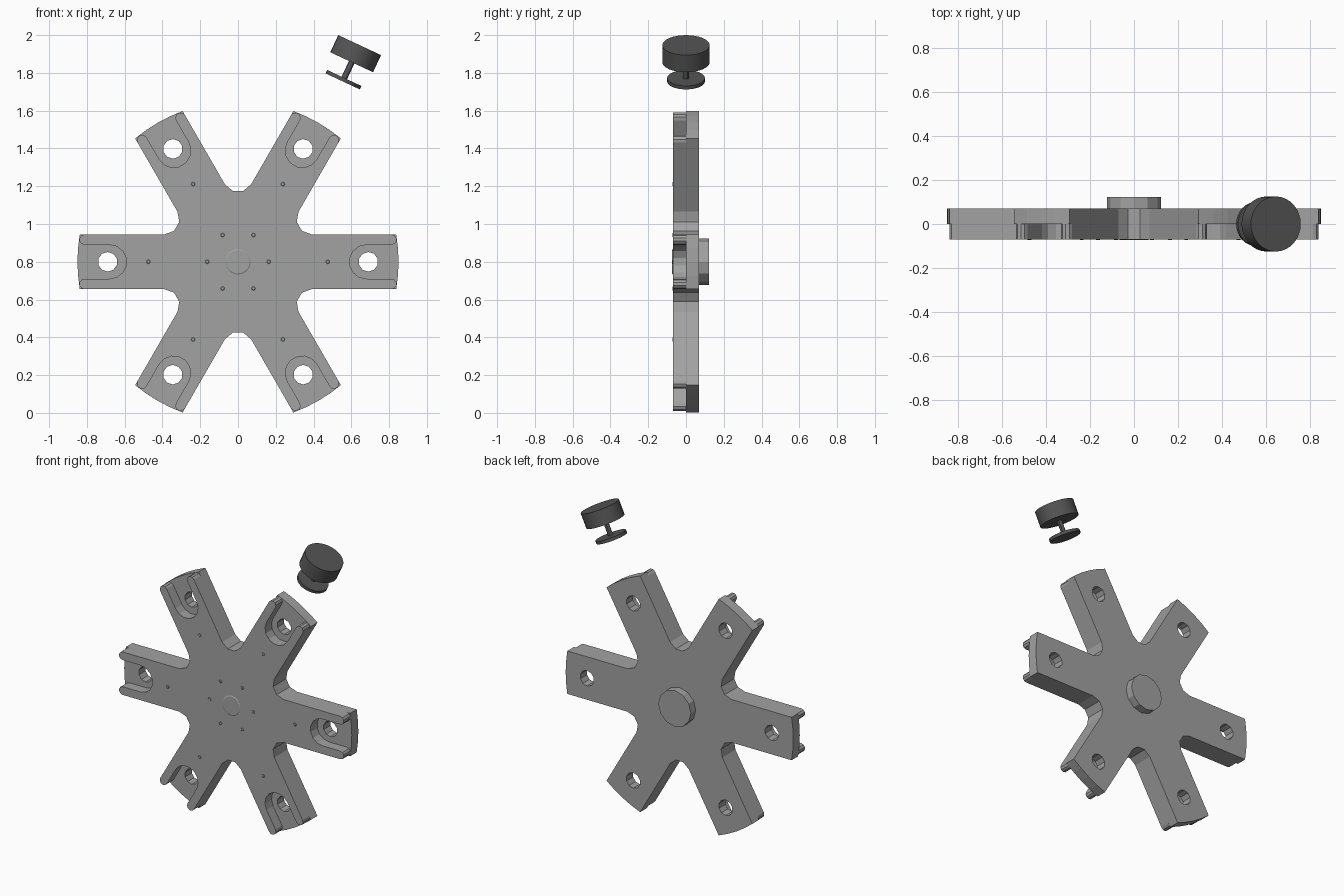
import bpy, bmesh, math
from mathutils import Vector, Matrix

cube = bpy.data.objects.get("Cube")
if cube:
    bpy.data.objects.remove(cube, do_unlink=True)

HUB_Z = 0.80      # height of the star's centre
ARM = 0.145       # arm half width
TIP = 0.85        # outer radius
SLOT = 0.09       # slot half width
FILLET = 0.08     # rounding between arms
HOLE_U = 0.69     # hole distance from the centre


def material(name, value):
    m = bpy.data.materials.new(name)
    m.use_nodes = True
    colour = (value, value, value, 1)
    m.diffuse_color = colour
    m.node_tree.nodes["Principled BSDF"].inputs["Base Color"].default_value = colour
    return m


grey = material("mid grey", 0.36)
dark = material("dark grey", 0.09)


def finish(name, bm, mat, smooth=False):
    bmesh.ops.recalc_face_normals(bm, faces=bm.faces)
    mesh = bpy.data.meshes.new(name)
    bm.to_mesh(mesh)
    bm.free()
    ob = bpy.data.objects.new(name, mesh)
    bpy.context.collection.objects.link(ob)
    if mat:
        mesh.materials.append(mat)
    bpy.ops.object.select_all(action='DESELECT')
    ob.select_set(True)
    bpy.context.view_layer.objects.active = ob
    if smooth:
        bpy.ops.object.shade_smooth_by_angle(angle=math.radians(30))
    return ob


def arc(cu, cv, r, start, end, steps):
    """Points on an arc, angles in degrees."""
    angles = [math.radians(start + (end - start) * i / steps) for i in range(steps + 1)]
    return [(cu + r * math.cos(a), cv + r * math.sin(a)) for a in angles]


def star(arm_end):
    """Repeat one arm end and one valley fillet six times."""
    valley = 2 * (ARM + FILLET)
    c, s = valley * math.cos(math.pi / 6), valley * math.sin(math.pi / 6)
    sector = arm_end + arc(c, s, FILLET, 270, 150, 3)
    points = []
    for k in range(6):
        turn = Matrix.Rotation(k * math.pi / 3, 2)
        points += [turn @ Vector(p) for p in sector]
    return points


def prism(name, points, y0, y1, mat):
    bm = bmesh.new()
    face = bm.faces.new([bm.verts.new((p[0], y0, HUB_Z + p[1])) for p in points])
    out = bmesh.ops.extrude_face_region(bm, geom=[face])
    verts = [g for g in out["geom"] if isinstance(g, bmesh.types.BMVert)]
    bmesh.ops.translate(bm, verts=verts, vec=(0, y1 - y0, 0))
    return finish(name, bm, mat)


def add_cylinder(bm, a, b, r, sides, r2=None):
    """Cylinder or cone between two points."""
    a, b = Vector(a), Vector(b)
    axis = b - a
    turn = axis.to_track_quat('Z', 'Y').to_matrix().to_4x4()
    bmesh.ops.create_cone(bm, cap_ends=True, segments=sides, radius1=r,
                          radius2=r if r2 is None else r2, depth=axis.length,
                          matrix=Matrix.Translation((a + b) / 2) @ turn)


def on_arm(k, u, y):
    a = k * math.pi / 3
    return (u * math.cos(a), y, HUB_Z + u * math.sin(a))


# Back plate with a curved tip and a hole on each arm
half = math.degrees(math.asin(ARM / TIP))
plate = prism("back_plate", star(arc(0, 0, TIP, -half, half, 4)), 0, 0.07, grey)
bm = bmesh.new()
for k in range(6):
    add_cylinder(bm, on_arm(k, HOLE_U, -0.05), on_arm(k, HOLE_U, 0.15), 0.052, 10)
cutter = finish("hole_cutter", bm, None)
cutter.hide_render = True
cut = plate.modifiers.new("holes", 'BOOLEAN')
cut.operation = 'DIFFERENCE'
cut.solver = 'EXACT'
cut.object = cutter
bpy.context.view_layer.objects.active = plate
bpy.ops.object.modifier_apply(modifier=cut.name)
bpy.data.objects.remove(cutter, do_unlink=True)

# Front plate: each arm ends in two round-nosed rails around an open slot
rail = (ARM - SLOT) / 2
mid = (ARM + SLOT) / 2
nose = 0.84 - rail
end = (arc(nose, -mid, rail, -90, 90, 5)
       + arc(0.68, 0, SLOT, 270, 90, 7)
       + arc(nose, mid, rail, -90, 90, 5))
prism("front_plate", star(end), -0.07, 0, grey)

# Rear boss
bm = bmesh.new()
add_cylinder(bm, (0, 0.065, HUB_Z), (0, 0.122, HUB_Z), 0.122, 12)
finish("rear_boss", bm, grey)

# Nearly flush centre cap and screws on the front
bm = bmesh.new()
add_cylinder(bm, (0, -0.069, HUB_Z), (0, -0.073, HUB_Z), 0.07, 16, 0.062)
finish("front_cap", bm, grey)
bm = bmesh.new()
for k in range(6):
    for u in (0.163, 0.475):
        add_cylinder(bm, on_arm(k, u, -0.069), on_arm(k, u, -0.072), 0.012, 8, 0.008)
finish("front_screws", bm, grey)

# Tilted knob: head, stem and foot disc share one axis
tilt = math.radians(25)
axis = Vector((math.sin(tilt), 0, math.cos(tilt)))
top = Vector((0.644, 0, 1.947))
for name, d0, d1, r, sides in (("knob_head", 0.1, 0, 0.125, 32),
                               ("knob_stem", 0.2, 0.09, 0.016, 12),
                               ("knob_foot", 0.212, 0.192, 0.1, 32)):
    bm = bmesh.new()
    add_cylinder(bm, top - axis * d0, top - axis * d1, r, sides)
    finish(name, bm, dark, smooth=True)
